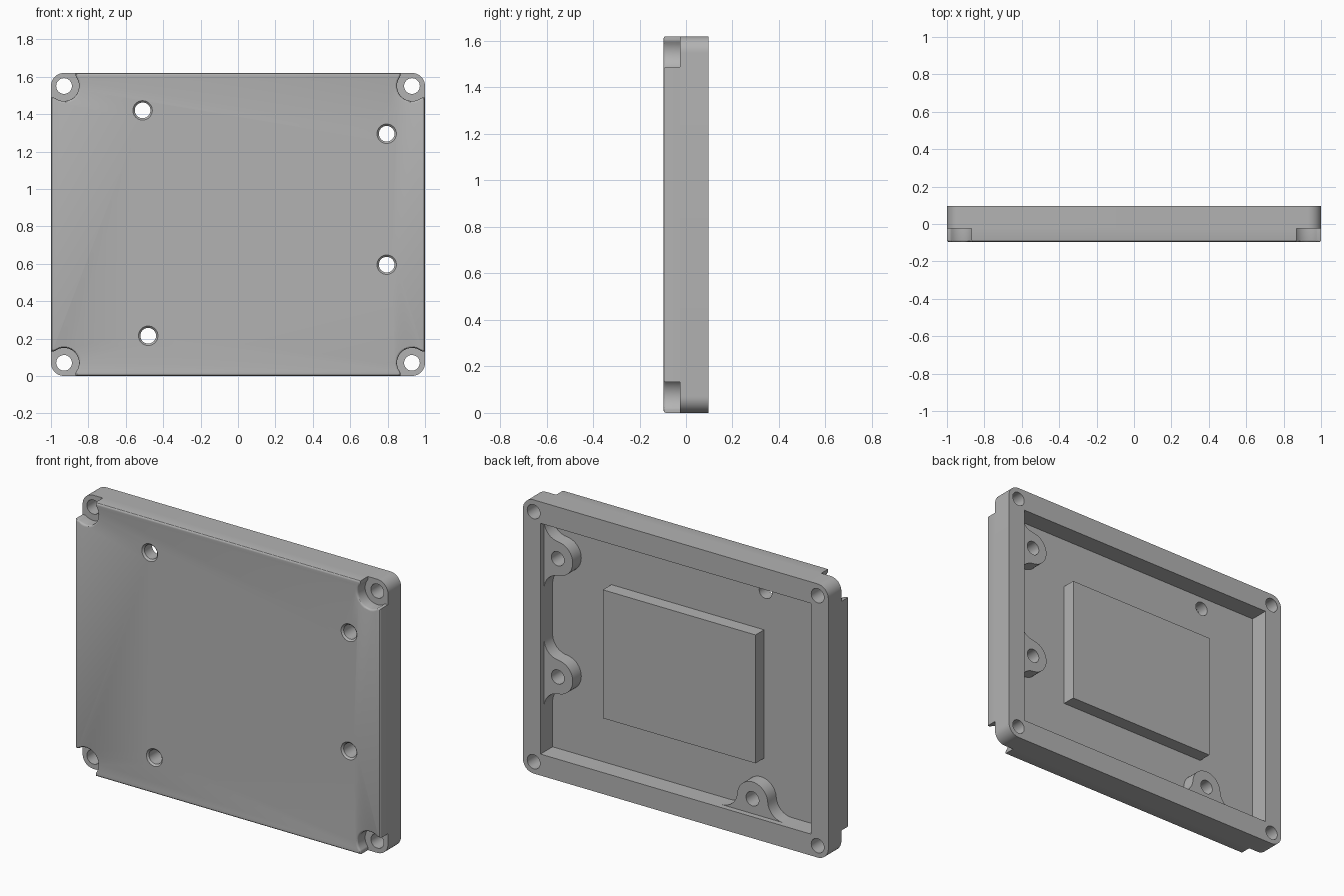
import bpy, bmesh, math
from mathutils import Matrix, Vector

if "Cube" in bpy.data.objects:
    bpy.data.objects.remove(bpy.data.objects["Cube"])

H, YF, YB = 1.62, -0.097, 0.097        # height, front and back planes
YP, YC = -0.025, -0.016                # corner pocket floor, cavity floor
YT = 0.064                             # top of bosses and raised pad
CX, CZ = 0.885, 0.127                  # cavity half width, rim width at top and bottom
MX, MZ = 0.93, 0.07                    # corner hole position
grey = bpy.data.materials.new("plain grey")
grey.diffuse_color = (0.45, 0.45, 0.45, 1)
grey.use_nodes = True
grey.node_tree.nodes["Principled BSDF"].inputs["Base Color"].default_value = grey.diffuse_color


def arc(cx, cz, r, a0, a1, n=12):
    """Arc points, angles in degrees."""
    return [(cx + r * math.cos(math.radians(a0 + (a1 - a0) * i / n)),
             cz + r * math.sin(math.radians(a0 + (a1 - a0) * i / n))) for i in range(n + 1)]


def finish(name, bm):
    bmesh.ops.recalc_face_normals(bm, faces=bm.faces)
    me = bpy.data.meshes.new(name)
    bm.to_mesh(me)
    bm.free()
    me.materials.append(grey)
    ob = bpy.data.objects.new(name, me)
    bpy.context.collection.objects.link(ob)
    return ob


def prism(name, pts, y0, y1, round_front=0):
    """Extrude an (x, z) outline from y0 to y1, optionally rounding the front rim."""
    bm = bmesh.new()
    f = bm.faces.new([bm.verts.new((x, y0, z)) for x, z in pts])
    ext = bmesh.ops.extrude_face_region(bm, geom=[f], use_keep_orig=True)
    bmesh.ops.translate(bm, vec=(0, y1 - y0, 0),
                        verts=[g for g in ext["geom"] if isinstance(g, bmesh.types.BMVert)])
    bmesh.ops.recalc_face_normals(bm, faces=bm.faces)
    if round_front:
        rim = [e for e in bm.edges if all(abs(v.co.y - y0) < 1e-6 for v in e.verts)]
        bmesh.ops.bevel(bm, geom=rim, offset=round_front, segments=3, profile=0.5, affect='EDGES')
    return finish(name, bm)


def box(name, x0, x1, z0, z1, y0, y1):
    return prism(name, [(x0, z0), (x1, z0), (x1, z1), (x0, z1)], y0, y1)


def cone(name, x, z, r0, r1, y0, y1):
    bm = bmesh.new()
    bmesh.ops.create_cone(bm, cap_ends=True, segments=32, radius1=r1, radius2=r0, depth=y1 - y0,
                          matrix=Matrix.Translation((x, (y0 + y1) / 2, z)) @ Matrix.Rotation(math.pi / 2, 4, 'X'))
    return finish(name, bm)


def combine(ob, tool, op):
    m = ob.modifiers.new(op.lower(), 'BOOLEAN')
    m.operation, m.solver, m.object = op, 'EXACT', tool
    bpy.context.view_layer.objects.active = ob
    bpy.ops.object.modifier_apply(modifier=m.name)
    bpy.data.objects.remove(tool)


def four_corners(quarter):
    """Mirror a top-right corner outline (running right edge to top edge) to all corners."""
    pts = []
    for sx, sz in ((1, 1), (-1, 1), (-1, -1), (1, -1)):
        q = quarter if sx * sz > 0 else quarter[::-1]
        pts += [(sx * x, H / 2 + sz * (z - H / 2)) for x, z in q]
    return pts


# Rear case with rounded corners and an open cavity
hx, hz = MX, H - MZ
case = prism("case", four_corners(arc(hx, hz, 0.07, 0, 90)), YP, YB)
combine(case, box("cavity", -CX, CX, CZ, H - CZ, YC, 0.2), 'DIFFERENCE')

# Front plate with scooped corners
t = math.degrees(math.atan2(0.082, -0.057)) - 90
half = [(1, hz - 0.062)] + arc(hx + 0.057, hz - 0.082, 0.02, 90, 90 + t, 4) \
    + arc(hx, hz, 0.08, -90 + t, -135, 10)[1:]
mirrored = [(hx + z - hz, hz + x - hx) for x, z in half[:-1]]
plate = prism("front_plate", four_corners(half + mirrored[::-1]), YF, YP, 0.012)
combine(case, plate, 'UNION')

# Raised rectangular pad on the cavity floor
combine(case, box("raised_pad", -0.5, 0.5, 0.43, 1.19, YC - 0.01, YT), 'UNION')

# Screw bosses flaring into the cavity walls: (hole x, hole z, turn of the wall side)
R, F, D = 0.1, 0.1, 0.088
a = math.degrees(math.atan2(F - D, 0.2))
side = arc(0.2, F - D, F, 270, 180 + a, 8) + arc(0, 0, R, a, 90, 10)[1:]
outline = side + [(-x, z) for x, z in side[-2::-1]] + [(-0.2, -D - 0.03), (0.2, -D - 0.03)]
for x, z, turn in ((0.797, 1.295, 1), (0.797, 0.595, 1), (-0.48, CZ + D, 0)):
    pts = [(x - q, z + p) if turn else (x + p, z + q) for p, q in outline]
    combine(case, prism("screw_boss", pts, YC - 0.005, YT), 'UNION')

# Countersunk screw holes
for x, z in ((-0.51, 1.42), (0.795, 1.295), (0.795, 0.595), (-0.48, 0.215)):
    combine(case, cone("screw_hole", x, z, 0.042, 0.042, -0.2, 0.2), 'DIFFERENCE')
    combine(case, cone("countersink", x, z, 0.062, 0.042, YF - 0.01, YF + 0.01), 'DIFFERENCE')

# Corner mounting holes
for x in (-MX, MX):
    for z in (MZ, H - MZ):
        combine(case, cone("corner_hole", x, z, 0.042, 0.042, -0.2, 0.2), 'DIFFERENCE')

bpy.ops.object.select_all(action='DESELECT')
case.select_set(True)
bpy.context.view_layer.objects.active = case
bpy.ops.object.shade_smooth_by_angle(angle=math.radians(30))
